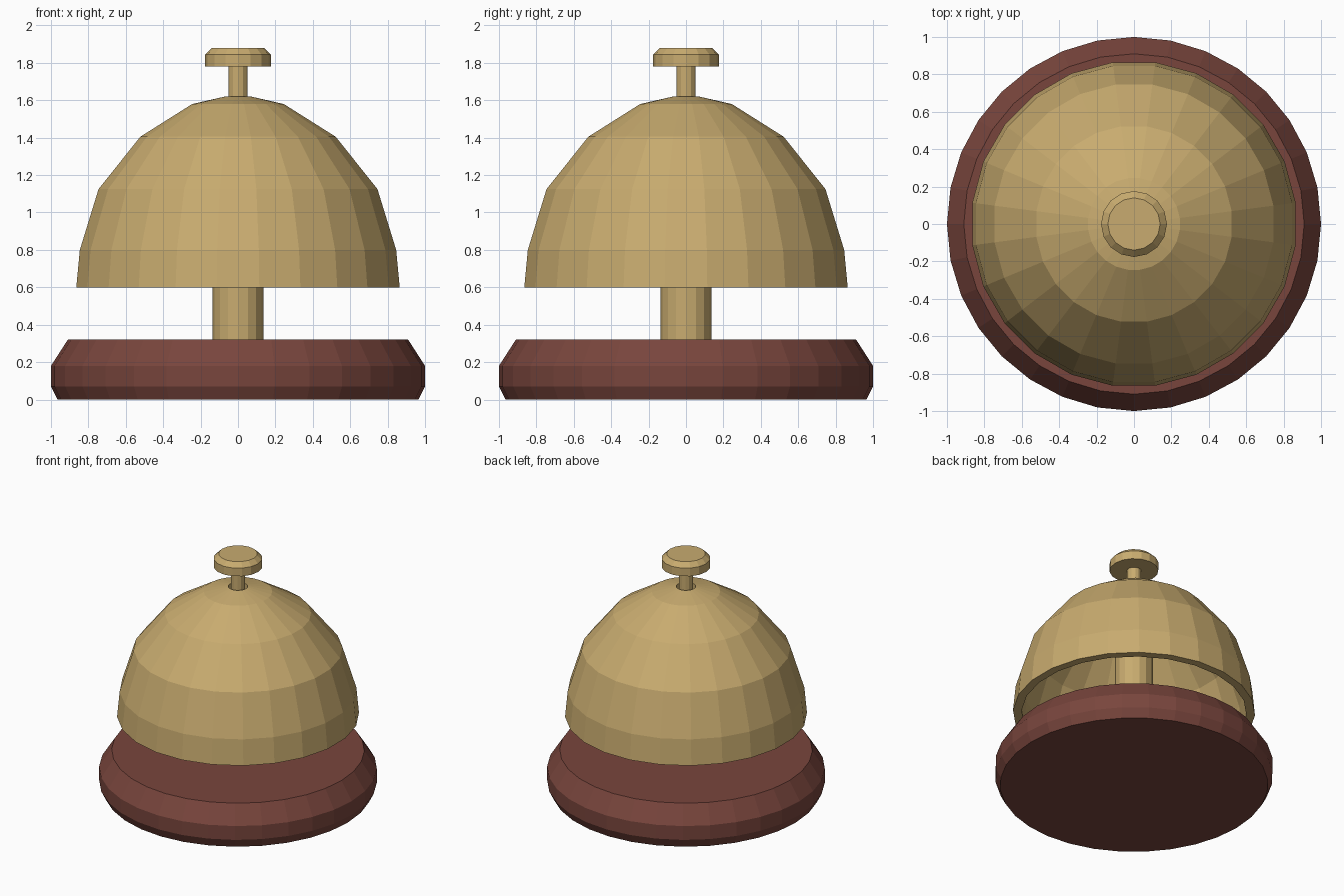
import bpy, bmesh, math

if "Cube" in bpy.data.objects:
    bpy.data.objects.remove(bpy.data.objects["Cube"])


def material(name, color):
    m = bpy.data.materials.new(name)
    m.diffuse_color = (*color, 1)
    m.use_nodes = True
    m.node_tree.nodes["Principled BSDF"].inputs["Base Color"].default_value = m.diffuse_color
    return m


brass = material("brass", (0.58, 0.41, 0.16))
wood = material("red_wood", (0.19, 0.06, 0.046))


def lathe(name, profile, sides, mat, offset=0.0, hollow=False):
    """Spin an (r, z) profile; capped ends, or a closed loop when hollow."""
    bm = bmesh.new()
    rings = []
    for r, z in profile:
        angles = [(i + offset) * math.tau / sides for i in range(sides)]
        rings.append([bm.verts.new((r * math.cos(a), r * math.sin(a), z)) for a in angles])
    pairs = list(zip(rings, rings[1:]))
    if hollow:
        pairs.append((rings[-1], rings[0]))
    else:
        bm.faces.new(rings[0])
        bm.faces.new(rings[-1])
    for a, b in pairs:
        for i in range(sides):
            j = (i + 1) % sides
            bm.faces.new((a[i], a[j], b[j], b[i]))
    bmesh.ops.recalc_face_normals(bm, faces=bm.faces)
    mesh = bpy.data.meshes.new(name)
    bm.to_mesh(mesh)
    bm.free()
    mesh.materials.append(mat)
    obj = bpy.data.objects.new(name, mesh)
    bpy.context.collection.objects.link(obj)
    return obj


# Bevelled wooden base
lathe("base", [(0.965, 0), (1, 0.07), (1, 0.18), (0.91, 0.32)], 32, wood)

# Post carrying the bell
lathe("post", [(0.137, 0.31), (0.137, 1.5)], 16, brass)

# Hollow bell: outer wall upward, inner wall back down
outer = [(0.872, 0.6), (0.853, 0.8), (0.752, 1.125), (0.527, 1.405), (0.247, 1.58), (0.07, 1.62)]
inner = [(0.07, 1.56), (0.23, 1.525), (0.488, 1.36), (0.698, 1.1), (0.794, 0.79), (0.81, 0.6)]
lathe("bell_dome", outer + inner, 24, brass, offset=0.5, hollow=True)

# Plunger stem and push button
lathe("plunger_stem", [(0.052, 1.48), (0.052, 1.79)], 12, brass)
lathe("push_button", [(0.176, 1.78), (0.176, 1.845), (0.14, 1.88)], 16, brass)
